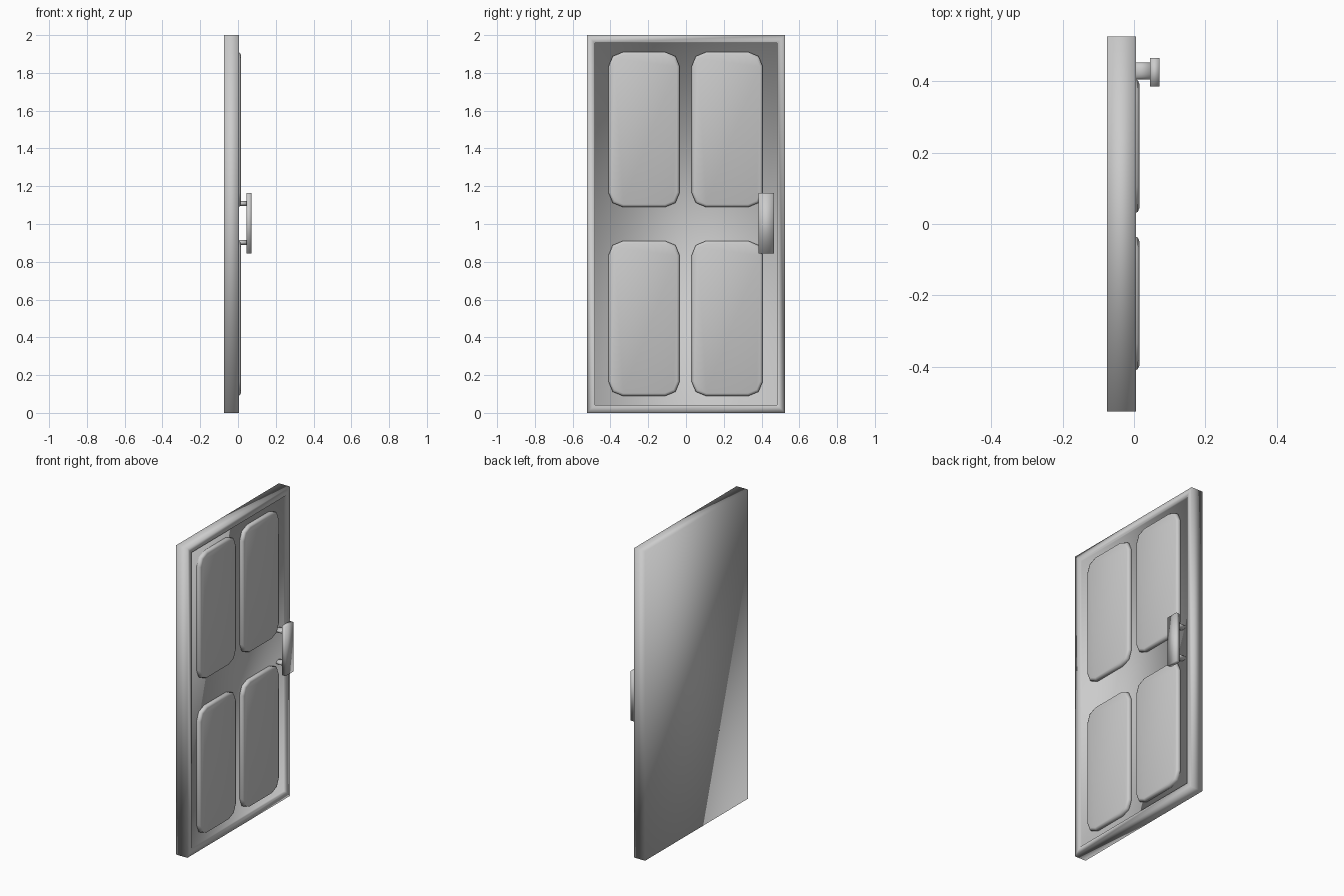
import bpy, bmesh
from mathutils import Matrix, Vector

cube = bpy.data.objects.get("Cube")
if cube:
    bpy.data.objects.remove(cube, do_unlink=True)

grey = bpy.data.materials.new("light grey")
grey.use_nodes = True
grey.diffuse_color = (0.6, 0.6, 0.6, 1)
grey.node_tree.nodes["Principled BSDF"].inputs["Base Color"].default_value = (0.6, 0.6, 0.6, 1)


def finish(name, bm):
    bmesh.ops.recalc_face_normals(bm, faces=bm.faces)
    mesh = bpy.data.meshes.new(name)
    bm.to_mesh(mesh)
    bm.free()
    mesh.materials.append(grey)
    mesh.shade_smooth()
    obj = bpy.data.objects.new(name, mesh)
    bpy.context.collection.objects.link(obj)
    return obj


def box(low, high):
    bm = bmesh.new()
    low, high = Vector(low), Vector(high)
    bmesh.ops.create_cube(bm, size=1, matrix=Matrix.Translation((low + high) / 2)
                          @ Matrix.Diagonal((*(high - low), 1)))
    return bm


def front_face(bm):
    return max(bm.faces, key=lambda f: f.calc_center_median().x)


# Door slab with a raised border around a sunken field
slab = box((-0.075, -0.525, 0), (0.005, 0.525, 2))
face = front_face(slab)
bmesh.ops.inset_region(slab, faces=[face], thickness=0.06)
inner = bmesh.ops.extrude_face_region(slab, geom=[face])
slab.faces.remove(face)
bmesh.ops.translate(slab, vec=(-0.015, 0, 0),
                    verts=[v for v in inner["geom"] if isinstance(v, bmesh.types.BMVert)])
finish("door_slab", slab)

# Four raised panels with clipped corners and soft front edges
for row, z in (("lower", 0.5), ("upper", 1.5)):
    for side, y in (("right", -0.222), ("left", 0.218)):
        panel = box((-0.02, y - 0.188, z - 0.41), (0.015, y + 0.188, z + 0.41))
        corners = [e for e in panel.edges
                   if abs(e.verts[0].co.x - e.verts[1].co.x) > 0.01]
        bmesh.ops.bevel(panel, geom=corners, offset=0.075, segments=2,
                        profile=0.5, affect='EDGES')
        bmesh.ops.bevel(panel, geom=list(front_face(panel).edges), offset=0.014,
                        segments=2, profile=0.5, affect='EDGES')
        finish(f"{row}_{side}_panel", panel)

# Handle grip
finish("handle_grip", box((0.045, 0.385, 0.845), (0.071, 0.465, 1.165)))

# Handle posts, flattened cylinders
for name, z in (("lower_handle_post", 0.902), ("upper_handle_post", 1.108)):
    post = bmesh.new()
    bmesh.ops.create_cone(post, cap_ends=True, segments=16, radius1=1, radius2=1, depth=1,
                          matrix=Matrix.Translation((0.02, 0.428, z))
                          @ Matrix.Diagonal((0.06, 0.024, 0.014, 1))
                          @ Matrix.Rotation(1.5708, 4, 'Y'))
    finish(name, post)
